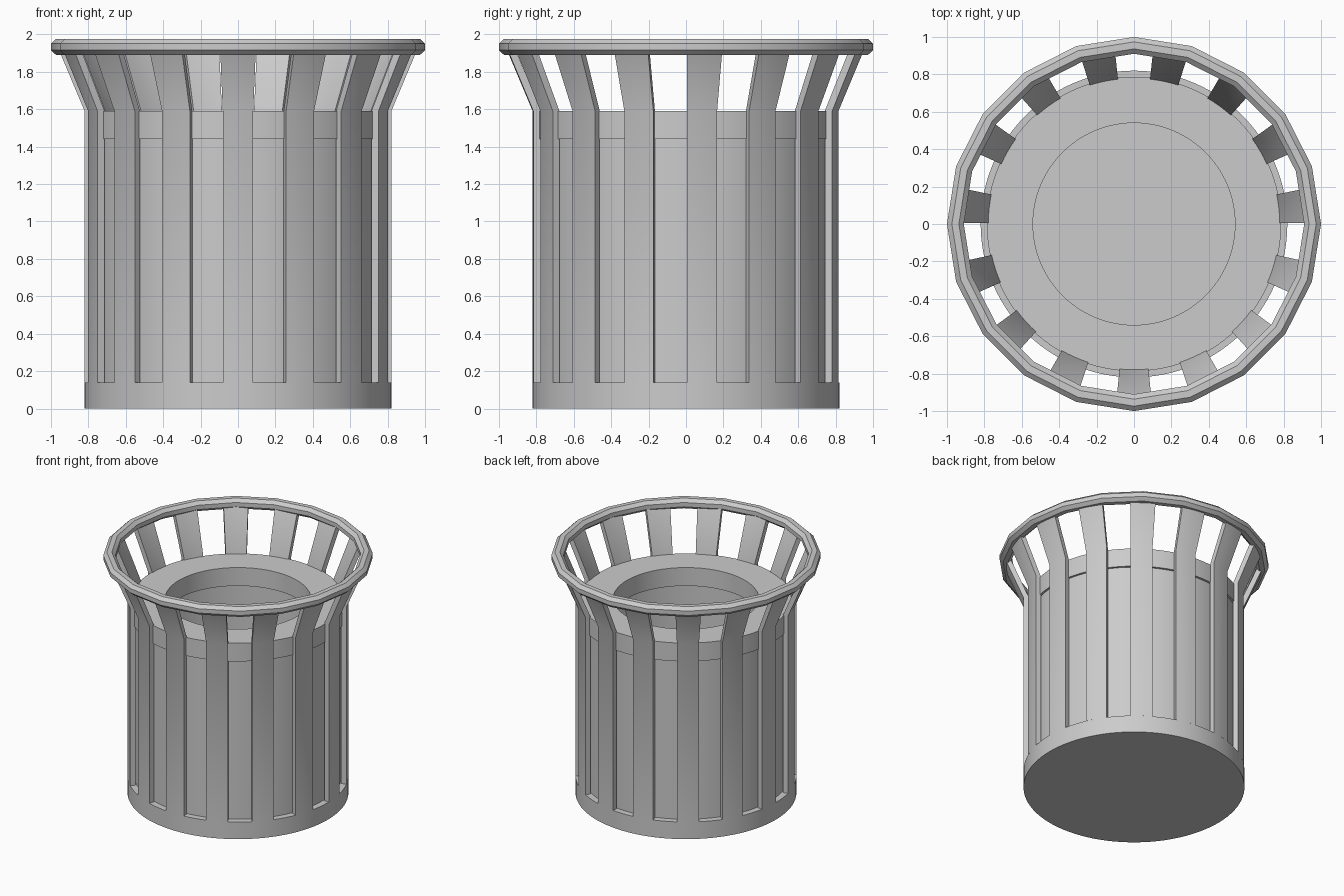
import bpy, bmesh
from math import cos, sin, pi, radians

if "Cube" in bpy.data.objects:
    bpy.data.objects.remove(bpy.data.objects["Cube"])


def lathe(name, profile, steps, start=0.0, sweep=2 * pi):
    """Sweep a closed (radius, z) outline about z; a partial sweep gets end caps."""
    full = abs(sweep - 2 * pi) < 1e-6
    bm = bmesh.new()
    rings = []
    for i in range(steps if full else steps + 1):
        a = start + sweep * i / steps
        rings.append([bm.verts.new((r * cos(a), r * sin(a), z)) for r, z in profile])
    n = len(profile)
    for i in range(steps):
        p, q = rings[i], rings[(i + 1) % len(rings)]
        for j in range(n):
            k = (j + 1) % n
            bm.faces.new((p[j], q[j], q[k], p[k]))
    if not full:
        bm.faces.new(rings[0])
        bm.faces.new(rings[-1])
    return finish(name, bm)


def finish(name, bm):
    bmesh.ops.recalc_face_normals(bm, faces=bm.faces)
    mesh = bpy.data.meshes.new(name)
    bm.to_mesh(mesh)
    bm.free()
    obj = bpy.data.objects.new(name, mesh)
    bpy.context.collection.objects.link(obj)
    bpy.ops.object.select_all(action='DESELECT')
    obj.select_set(True)
    bpy.context.view_layer.objects.active = obj
    bpy.ops.object.shade_smooth_by_angle(angle=radians(30))
    return obj


# Solid base disc
bm = bmesh.new()
bmesh.ops.create_cone(bm, cap_ends=True, segments=96, radius1=0.82, radius2=0.82, depth=0.14)
bmesh.ops.translate(bm, verts=bm.verts, vec=(0, 0, 0.07))
finish("base", bm)

# Inner liner tube and the lid with its round opening
lathe("liner", [(0.77, 0.14), (0.77, 1.44), (0.755, 1.44), (0.755, 0.14)], 96)
lathe("lid", [(0.787, 1.44), (0.787, 1.59), (0.54, 1.59), (0.54, 1.44)], 96)

# Fifteen slats, straight then flaring out to the rim
slat = [(0.82, 0.14), (0.82, 1.59), (0.963, 1.93), (0.921, 1.93), (0.779, 1.59), (0.779, 0.14)]
half = radians(5.7)
for i in range(15):
    lathe(f"slat_{i + 1}", slat, 4, -pi / 2 + i * 2 * pi / 15 - half, 2 * half)

# Twenty-sided top rim with an octagonal section
k = 1 / cos(pi / 8)
rim = [(0.955 + 0.045 * k * cos(a), 1.933 + 0.042 * k * sin(a))
       for a in [pi / 8 + j * pi / 4 for j in range(8)]]
lathe("top_rim", rim, 20)
